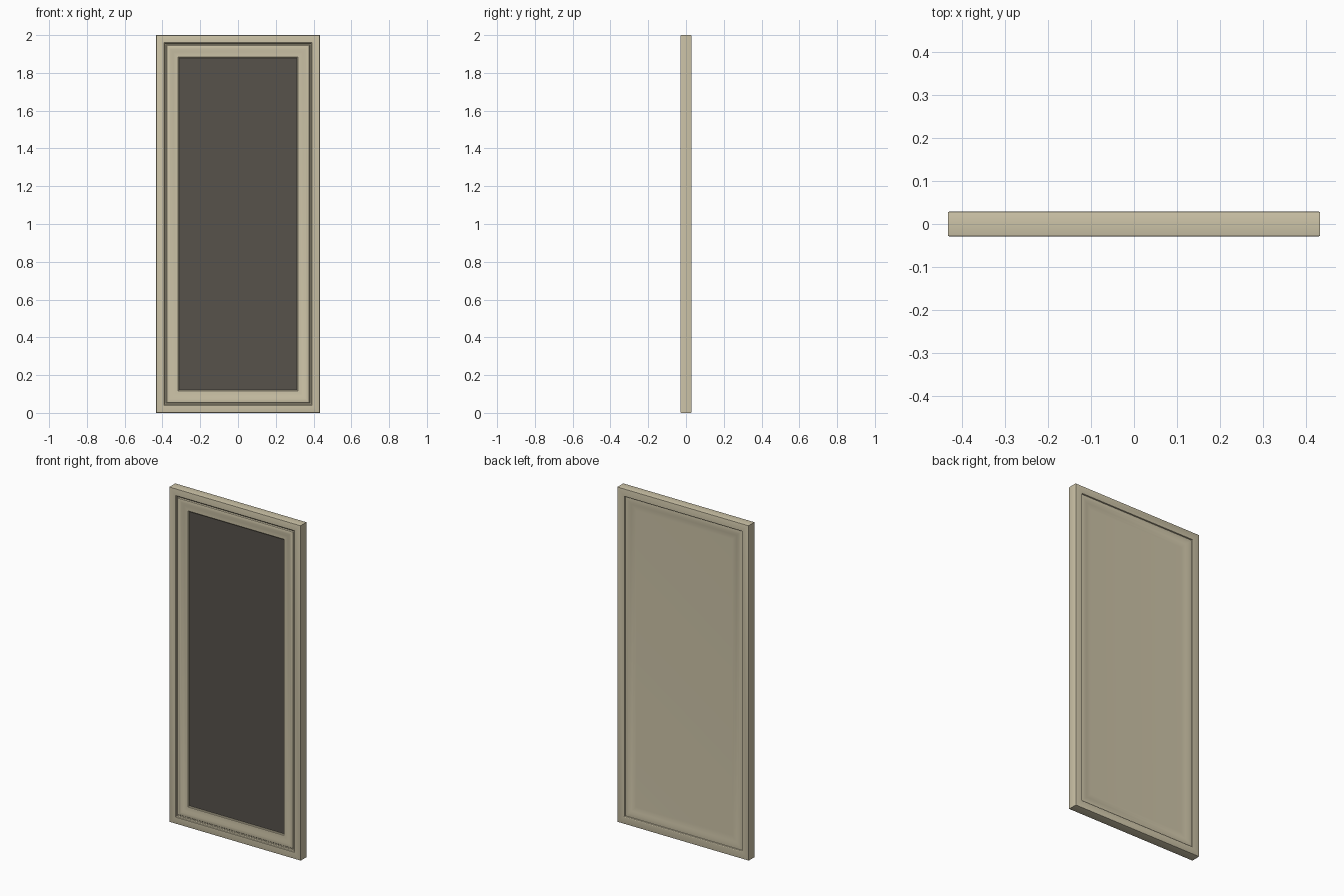
import bpy, bmesh

if "Cube" in bpy.data.objects:
    bpy.data.objects.remove(bpy.data.objects["Cube"])

W, H = 0.433, 2.0   # half width, full height


def material(name, rgb):
    m = bpy.data.materials.new(name)
    m.diffuse_color = (*rgb, 1)
    m.use_nodes = True
    m.node_tree.nodes["Principled BSDF"].inputs["Base Color"].default_value = m.diffuse_color
    return m


cream = material("cream paint", (0.61, 0.55, 0.39))
dark = material("dark panel", (0.095, 0.085, 0.07))


def rect_sweep(name, profile, mat, closed=False):
    """Mitred sweep of (inset, y) points around the door rectangle."""
    bm = bmesh.new()
    loops = []
    for i, y in profile:
        x, z0, z1 = W - i, i, H - i
        loops.append([bm.verts.new(p) for p in
                      ((-x, y, z0), (x, y, z0), (x, y, z1), (-x, y, z1))])
    pairs = list(zip(loops, loops[1:]))
    if closed:
        pairs.append((loops[-1], loops[0]))
    else:                      # cap both ends into a solid panel
        bm.faces.new(loops[0])
        bm.faces.new(loops[-1])
    for a, b in pairs:
        for k in range(4):
            n = (k + 1) % 4
            bm.faces.new((a[k], a[n], b[n], b[k]))
    bmesh.ops.recalc_face_normals(bm, faces=bm.faces)
    me = bpy.data.meshes.new(name)
    bm.to_mesh(me)
    bm.free()
    ob = bpy.data.objects.new(name, me)
    bpy.context.collection.objects.link(ob)
    me.materials.append(mat)
    bpy.ops.object.select_all(action='DESELECT')
    ob.select_set(True)
    bpy.context.view_layer.objects.active = ob
    bpy.ops.object.shade_smooth_by_angle(angle=0.5)
    return ob


# Moulded frame: outer rim, groove, soft inner moulding, stepped opening
rect_sweep("frame", [
    (0.000, 0.025), (0.000, -0.025), (0.001, -0.028), (0.004, -0.029),
    (0.040, -0.029), (0.044, -0.026), (0.046, -0.017), (0.052, -0.016),
    (0.056, -0.021), (0.063, -0.023), (0.075, -0.022), (0.090, -0.019),
    (0.105, -0.018), (0.116, -0.018), (0.120, -0.015), (0.121, 0.000),
    (0.121, 0.010), (0.050, 0.010), (0.048, 0.018), (0.045, 0.027),
    (0.042, 0.029), (0.004, 0.029), (0.001, 0.028),
], cream, closed=True)

# Dark front panel set into the opening
rect_sweep("front_panel", [(0.118, 0.000), (0.118, -0.009)], dark)

# Back panel with a gently sloped border
rect_sweep("back_panel", [
    (0.047, 0.005), (0.047, 0.021), (0.056, 0.022), (0.070, 0.021),
    (0.085, 0.018), (0.100, 0.016), (0.115, 0.0155),
], cream)
